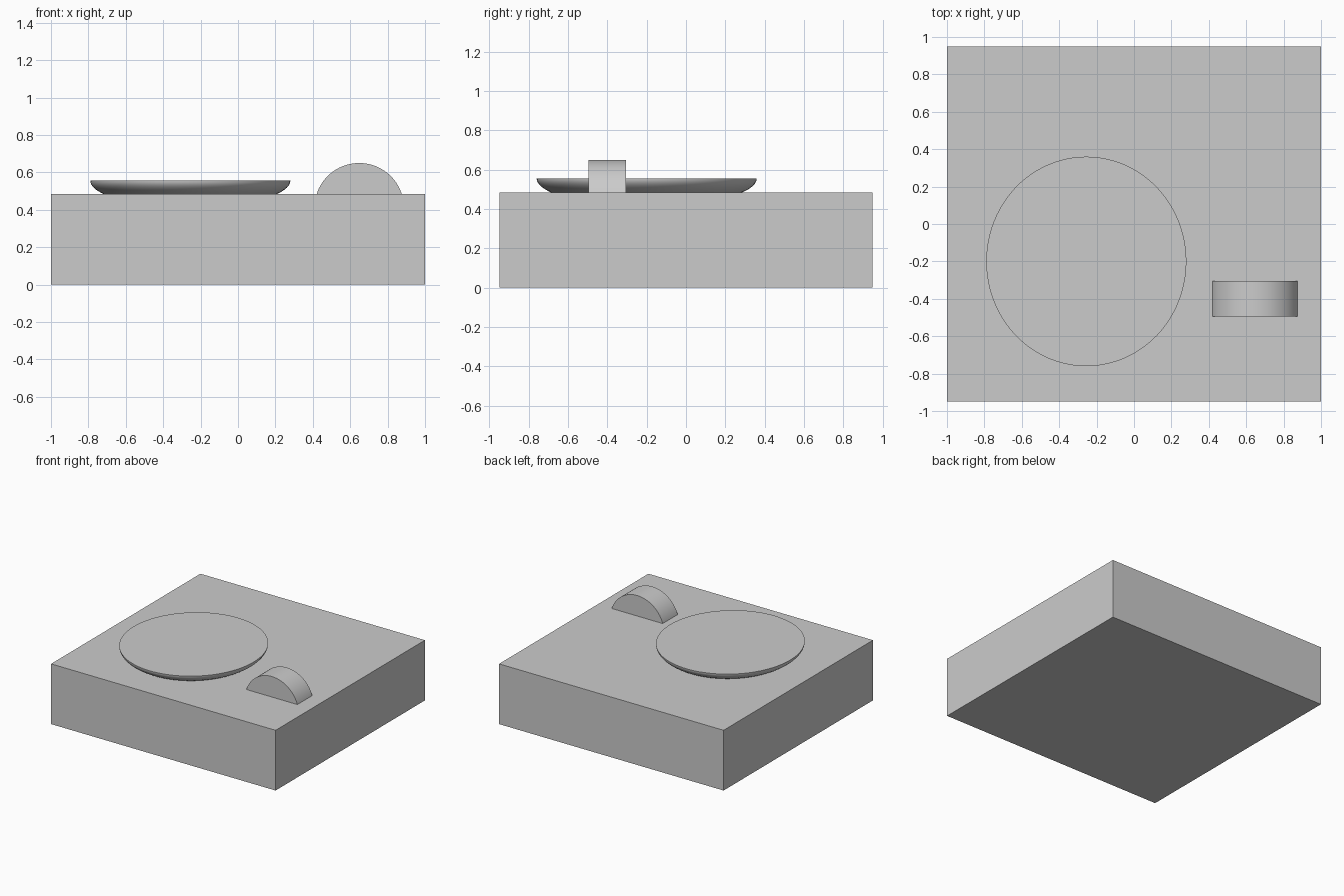
import bpy
import bmesh
import math
from mathutils import Matrix

default = bpy.data.objects.get("Cube")
if default:
    bpy.data.objects.remove(default, do_unlink=True)

grey = bpy.data.materials.new("light grey")
grey.use_nodes = True
grey.diffuse_color = (0.6, 0.6, 0.6, 1)
grey.node_tree.nodes["Principled BSDF"].inputs["Base Color"].default_value = (0.6, 0.6, 0.6, 1)

BASE_TOP = 0.485


def add_part(name, bm, location, smooth=False):
    mesh = bpy.data.meshes.new(name)
    bmesh.ops.recalc_face_normals(bm, faces=bm.faces)
    bm.to_mesh(mesh)
    bm.free()
    mesh.materials.append(grey)
    obj = bpy.data.objects.new(name, mesh)
    obj.location = location
    bpy.context.collection.objects.link(obj)
    if smooth:
        bpy.ops.object.select_all(action='DESELECT')
        obj.select_set(True)
        bpy.context.view_layer.objects.active = obj
        bpy.ops.object.shade_smooth_by_angle(angle=math.radians(35))
    return obj


# Base block
bm = bmesh.new()
bmesh.ops.create_cube(bm, size=1, matrix=Matrix.Diagonal((2, 1.9, BASE_TOP, 1)))
add_part("base_block", bm, (0, 0, BASE_TOP / 2))

# Flat-topped oval ball, half sunk into the block
bm = bmesh.new()
bmesh.ops.create_uvsphere(bm, u_segments=96, v_segments=48, radius=1)
bmesh.ops.bisect_plane(bm, geom=bm.verts[:] + bm.edges[:] + bm.faces[:],
                       plane_co=(0, 0, 0), plane_no=(0, 0, 1), clear_outer=True)
rim = [e for e in bm.edges if e.is_boundary]
bmesh.ops.contextual_create(bm, geom=rim)
bmesh.ops.scale(bm, vec=(0.535, 0.56, 0.144), verts=bm.verts)
add_part("ball_dome", bm, (-0.255, -0.2, 0.556), smooth=True)

# Wheel, partly sunk into the block
bm = bmesh.new()
bmesh.ops.create_cone(bm, cap_ends=True, segments=96, radius1=0.239, radius2=0.239,
                      depth=0.19, matrix=Matrix.Rotation(math.pi / 2, 4, 'X'))
add_part("scroll_wheel", bm, (0.648, -0.4, 0.411), smooth=True)
